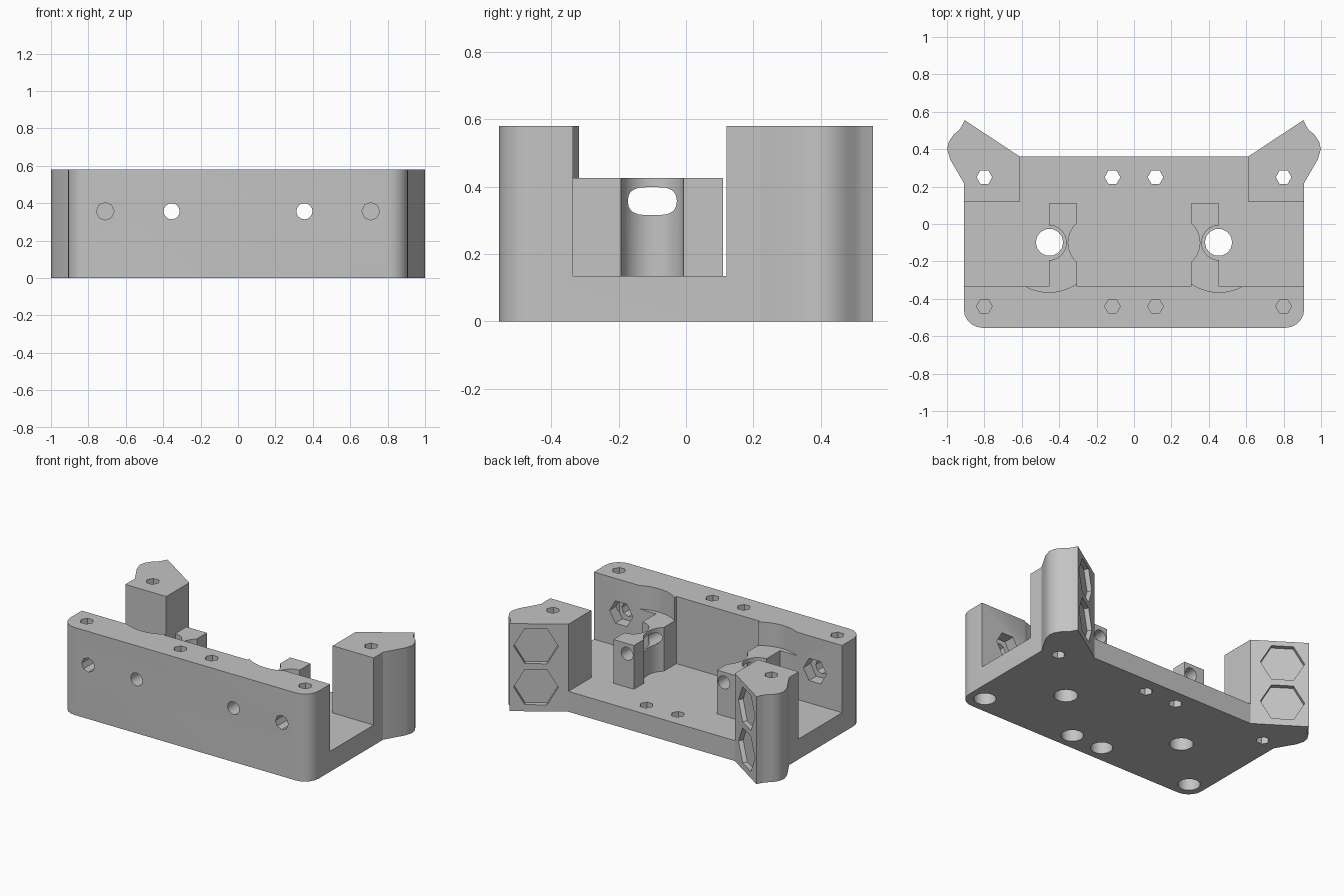
import bpy, bmesh, math
from mathutils import Vector, Quaternion

cube = bpy.data.objects.get("Cube")
if cube:
    bpy.data.objects.remove(cube, do_unlink=True)

grey = bpy.data.materials.new("matte_grey")
grey.use_nodes = True
colour = (0.55, 0.55, 0.55, 1)
grey.diffuse_color = colour
grey.node_tree.nodes["Principled BSDF"].inputs["Base Color"].default_value = colour

HEIGHT, FLOOR, LEDGE = 0.58, 0.135, 0.425
WALL, ROD_X, ROD_Y, BOLT_Z = -0.335, 0.455, -0.10, 0.357
cutters = []


def prism(name, points, z0, z1):
    """Extrude a flat outline from z0 to z1."""
    bm = bmesh.new()
    face = bm.faces.new([bm.verts.new((x, y, z0)) for x, y in points])
    top = bmesh.ops.extrude_face_region(bm, geom=[face])["geom"]
    verts = [v for v in top if isinstance(v, bmesh.types.BMVert)]
    bmesh.ops.translate(bm, verts=verts, vec=(0, 0, z1 - z0))
    bmesh.ops.recalc_face_normals(bm, faces=bm.faces)
    mesh = bpy.data.meshes.new(name)
    bm.to_mesh(mesh)
    bm.free()
    mesh.materials.append(grey)
    obj = bpy.data.objects.new(name, mesh)
    bpy.context.collection.objects.link(obj)
    return obj


def mirrored(half):
    """Complete a right-hand outline with its mirror image."""
    return half + [(-x, y) for x, y in reversed(half)]


def drill(start, end, radius, sides):
    """Add a straight cutter between two points."""
    start, end = Vector(start), Vector(end)
    axis = end - start
    ring = [(radius * math.cos(i * math.tau / sides),
             radius * math.sin(i * math.tau / sides)) for i in range(sides)]
    obj = prism("cutter", ring, 0, axis.length)
    upright = abs(axis.x) + abs(axis.y) < 1e-6
    turn = Quaternion() if upright else axis.to_track_quat("Z", "Y")
    obj.matrix_world = turn.to_matrix().to_4x4()
    obj.location = start
    cutters.append(obj)


# Body outline: rounded front corners, flared rear towers
corner = [(0.81 + 0.1 * math.sin(a), -0.455 - 0.1 * math.cos(a))
          for a in [i * math.pi / 10 for i in range(6)]]
flare = [(0.91, 0.22), (0.983, 0.345), (0.999, 0.40), (0.99, 0.44), (0.965, 0.478),
         (0.935, 0.502), (0.92, 0.525), (0.905, 0.555), (0.61, 0.36)]
body = prism("carriage_body", mirrored(corner + flare), 0, HEIGHT)

# Pocket that leaves the front wall, rod brackets and towers standing
pocket = [(0.305, WALL), (0.305, 0.11), (ROD_X, 0.11), (ROD_X, WALL), (1.2, WALL),
          (1.2, 0.12), (0.61, 0.12), (0.61, 0.8)]
cutters.append(prism("cutter", mirrored(pocket), FLOOR, 0.8))

for s in (-1, 1):
    x = s * ROD_X
    # Round clearance above the brackets, and the thinned bracket web
    drill((x, ROD_Y, LEDGE), (x, ROD_Y, 0.8), 0.265, 48)
    drill((x, ROD_Y, FLOOR), (x, ROD_Y, 0.7), 0.093, 32)
    drill((s * 0.212, ROD_Y, FLOOR), (s * 0.212, ROD_Y, 0.7), 0.14, 40)
    # Rod hole through the floor
    drill((s * 0.452, -0.098, -0.1), (s * 0.452, -0.098, 0.3), 0.073, 14)
    # Long bolt hole through wall and bracket
    drill((s * 0.355, -0.7, BOLT_Z), (s * 0.355, 0.3, BOLT_Z), 0.043, 16)
    # Outer wall bolt hole with nut trap
    drill((s * 0.71, -0.7, BOLT_Z), (s * 0.71, -0.3, BOLT_Z), 0.047, 8)
    drill((s * 0.71, -0.41, BOLT_Z), (s * 0.71, -0.25, BOLT_Z), 0.085, 6)
    # Vertical bolt holes, counterbored from below at the front
    for bx in (s * 0.115, s * 0.80):
        drill((bx, 0.25, -0.1), (bx, 0.25, 0.7), 0.042, 6)
        drill((bx, -0.44, 0.24), (bx, -0.44, 0.7), 0.042, 6)
        drill((bx, -0.44, -0.1), (bx, -0.44, 0.22), 0.068, 16)
    # Two hexagonal recesses on each tower's slanted face
    outer, inner = Vector((s * 0.905, 0.555, 0)), Vector((s * 0.61, 0.36, 0))
    normal = Vector((-s * 0.195, 0.295, 0)).normalized()
    for z in (0.16, 0.432):
        centre = outer.lerp(inner, 0.45) + Vector((0, 0, z))
        drill(centre - normal * 0.03, centre + normal * 0.1, 0.134, 6)

# Cut everything out of the body
bpy.context.view_layer.update()
for obj in bpy.context.selected_objects:
    obj.select_set(False)
bpy.context.view_layer.objects.active = body
body.select_set(True)
for cutter in cutters:
    cutter.hide_render = True
    mod = body.modifiers.new("cut", "BOOLEAN")
    mod.operation, mod.solver, mod.object = "DIFFERENCE", "EXACT", cutter
    bpy.ops.object.modifier_apply(modifier=mod.name)
for cutter in cutters:
    bpy.data.objects.remove(cutter, do_unlink=True)

bpy.ops.object.shade_smooth_by_angle(angle=math.radians(30))
